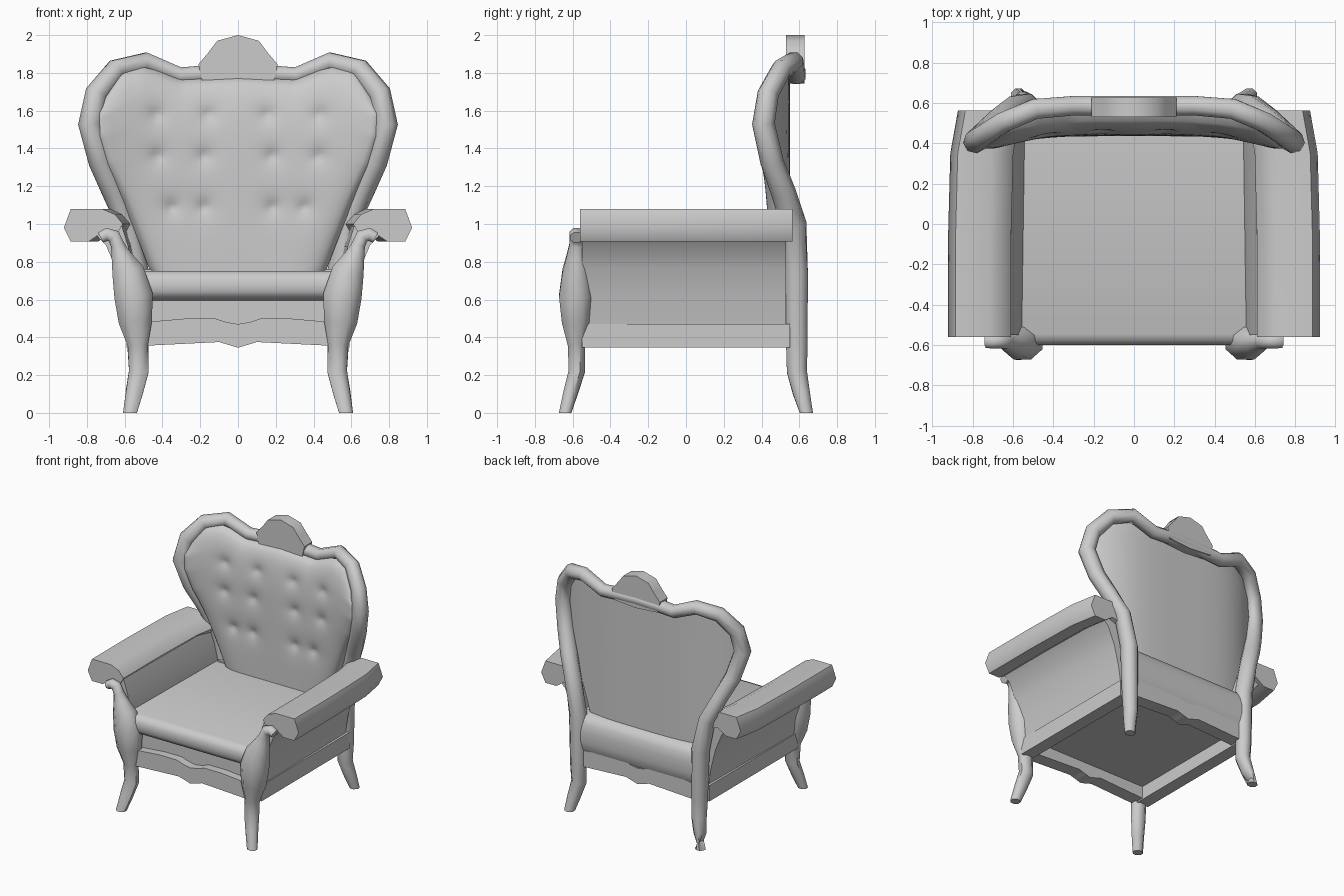
import bpy, bmesh, math
from mathutils import Vector

if "Cube" in bpy.data.objects:
    bpy.data.objects.remove(bpy.data.objects["Cube"])


def finish(name, verts, faces, mirror=False, angle=50):
    me = bpy.data.meshes.new(name)
    me.from_pydata([tuple(v) for v in verts], [], faces)
    bm = bmesh.new()
    bm.from_mesh(me)
    bmesh.ops.recalc_face_normals(bm, faces=bm.faces)
    bm.to_mesh(me)
    bm.free()
    ob = bpy.data.objects.new(name, me)
    bpy.context.collection.objects.link(ob)
    bpy.ops.object.select_all(action='DESELECT')
    ob.select_set(True)
    bpy.context.view_layer.objects.active = ob
    bpy.ops.object.shade_smooth_by_angle(angle=math.radians(angle))
    if mirror:
        ob.modifiers.new("Mirror", 'MIRROR').use_mirror_merge = False
    return ob


def loft(name, rings, mirror=False):
    """Skin a list of equal-sized rings and cap both ends."""
    n = len(rings[0])
    verts = [v for r in rings for v in r]
    faces = [(i * n + j, i * n + (j + 1) % n, (i + 1) * n + (j + 1) % n, (i + 1) * n + j)
             for i in range(len(rings) - 1) for j in range(n)]
    faces += [tuple(range(n)), tuple(range(len(verts) - n, len(verts)))]
    return finish(name, verts, faces, mirror)


def along_x(name, prof, x0, x1, mirror=False):
    return loft(name, [[(x, y, z) for y, z in prof] for x in (x0, x1)], mirror)


def along_y(name, prof, stations, mirror=False):
    """Profile in x-z; stations are (y, x shift)."""
    return loft(name, [[(x + s, y, z) for x, z in prof] for y, s in stations], mirror)


def sweep(name, path, mirror=False):
    """Path rows: x, y, z, half width, half depth, turn of section about z."""
    pts = [Vector(p[:3]) for p in path]
    rings = []
    for i, (x, y, z, w, d, turn) in enumerate(path):
        t = pts[min(i + 1, len(pts) - 1)] - pts[max(i - 1, 0)]
        if z == 0:
            t = Vector((0, 0, 1))
        t.normalize()
        u = t.cross(Vector((-math.sin(turn), -math.cos(turn), 0))).normalized()
        n = u.cross(t)
        k = 1 / math.cos(math.pi / 8)
        rings.append([pts[i] + u * w * k * math.cos(a) + n * d * k * math.sin(a)
                      for a in [(j + .5) * math.pi / 4 for j in range(8)]])
    return loft(name, rings, mirror)


def lerp(table, v):
    for (a, p), (b, q) in zip(table, table[1:]):
        if v <= b:
            return p + (q - p) * max(0, (v - a) / (b - a))
    return table[-1][1]


def sym(half):
    """Mirror a left-to-right half outline that starts and ends on x = 0."""
    return half + [(-x, z) for x, z in reversed(half) if x > 0]


# front legs with scrolled arm supports
sweep("front_leg", [
    (.572, -.64, 0, .037, .033, 0), (.548, -.61, .11, .045, .038, 0),
    (.525, -.578, .22, .052, .043, 0), (.53, -.58, .36, .054, .046, 0),
    (.543, -.582, .48, .088, .075, 0), (.553, -.582, .62, .102, .09, 0),
    (.583, -.582, .75, .085, .072, 0), (.618, -.58, .83, .054, .052, 0),
    (.638, -.58, .89, .036, .038, 0), (.658, -.58, .935, .037, .036, 0),
    (.695, -.58, .945, .035, .036, 0), (.728, -.58, .928, .03, .035, 0)], True)

# back legs running into the carved back frame, one continuous sweep
half = [
    (.572, .637, 0, .037, .035, 0), (.55, .61, .11, .045, .045, 0),
    (.525, .587, .22, .052, .053, 0), (.53, .587, .36, .056, .057, 0),
    (.535, .583, .75, .062, .062, 0), (.585, .57, 1.0, .055, .065, .15),
    (.66, .515, 1.17, .055, .062, .35), (.73, .455, 1.33, .057, .058, .5),
    (.783, .41, 1.53, .06, .055, .5), (.75, .435, 1.69, .057, .052, .5),
    (.645, .505, 1.82, .052, .05, .4), (.49, .57, 1.86, .048, .05, .1),
    (.31, .585, 1.785, .045, .048, 0), (.17, .585, 1.795, .045, .048, 0)]
sweep("back_frame", half + [(0, .585, 1.80, .045, .048, 0)] +
      [(-x, y, z, w, d, -t) for x, y, z, w, d, t in reversed(half)])

# crest on top of the back
along_y("crest", sym([(0, 2.0), (.11, 1.97), (.155, 1.91), (.21, 1.845), (.19, 1.76), (0, 1.745)]),
        [(.53, 0), (.627, 0)])

# tufted back cushion and plain back panel
WIDTH = [(.70, .44), (.76, .47), (1.09, .60), (1.33, .70), (1.5, .75), (1.62, .755), (1.72, .70), (1.79, .63)]
TOP = [(0, 1.78), (.3, 1.765), (.42, 1.81), (.5, 1.83), (.6, 1.81), (.7, 1.75)]
BUTTONS = [(s * x, z) for s in (-1, 1) for x, z in
           [(.155, 1.58), (.43, 1.58), (.18, 1.36), (.425, 1.36), (.182, 1.09), (.35, 1.09)]]


def back_sheet(name, puff, nx=64, nz=56):
    verts = []
    for i in range(nz + 1):
        t = i / nz
        w = lerp(WIDTH, .70 + t * 1.09)
        for j in range(nx + 1):
            s = 2 * j / nx - 1
            x = s * w
            z = .70 + t * (lerp(TOP, abs(x)) - .70)
            y = .55 - .15 * (abs(x) / .75) ** 4
            if puff:
                y -= puff * math.sqrt(max(0, 1 - s ** 6)) * math.sqrt(1 - t ** 7)
                y += sum(.035 * math.exp(-math.hypot(x - a, z - b) / .04) for a, b in BUTTONS)
            verts.append((x, y, z))
    r = nx + 1
    faces = [(i * r + j, i * r + j + 1, (i + 1) * r + j + 1, (i + 1) * r + j)
             for i in range(nz) for j in range(nx)]
    return finish(name, verts, faces)


back_sheet("back_cushion", .115)
back_sheet("back_panel", 0, 24, 12)

# seat with rolled front edge
along_x("seat", [(.52, .75), (-.545, .752), (-.58, .738), (-.6, .705), (-.6, .645), (-.58, .613),
                 (-.545, .60), (-.53, .595), (-.53, .45), (.52, .45)], -.56, .56)

# padded roll across the back of the seat
along_x("rear_roll", [(.5, .45), (.585, .455), (.612, .50), (.622, .56), (.622, .64), (.612, .70),
                      (.585, .745), (.54, .76), (.5, .76)], -.53, .53)

# arm rolls and the upholstered sides below them
along_y("arm_roll", [(.61, 1.0), (.65, 1.05), (.72, 1.08), (.885, 1.08), (.922, .98), (.885, .907),
                     (.79, .907), (.72, .955), (.65, .93)],
        [(-.56, 0), (-.1, 0), (.35, -.012), (.563, -.05)], True)
along_y("side_panel", [(.53, .45), (.55, .72), (.58, .88), (.615, .99), (.72, 1.03), (.76, .95),
                       (.70, .89), (.645, .76), (.605, .6), (.582, .45)],
        [(-.55, 0), (.53, -.015)], True)

# shaped aprons front and back, straight ones on the sides
APRON = sym([(0, .47), (.06, .48), (.12, .50), (.27, .50), (.5, .48),
             (.5, .355), (.3, .365), (.1, .375), (.05, .36), (0, .345)])
along_y("front_apron", APRON, [(-.595, 0), (-.49, 0)])
along_y("rear_apron", APRON, [(.50, 0), (.605, 0)])
along_y("side_apron", [(.49, .345), (.59, .345), (.59, .47), (.49, .47)], [(-.55, 0), (.55, 0)], True)
